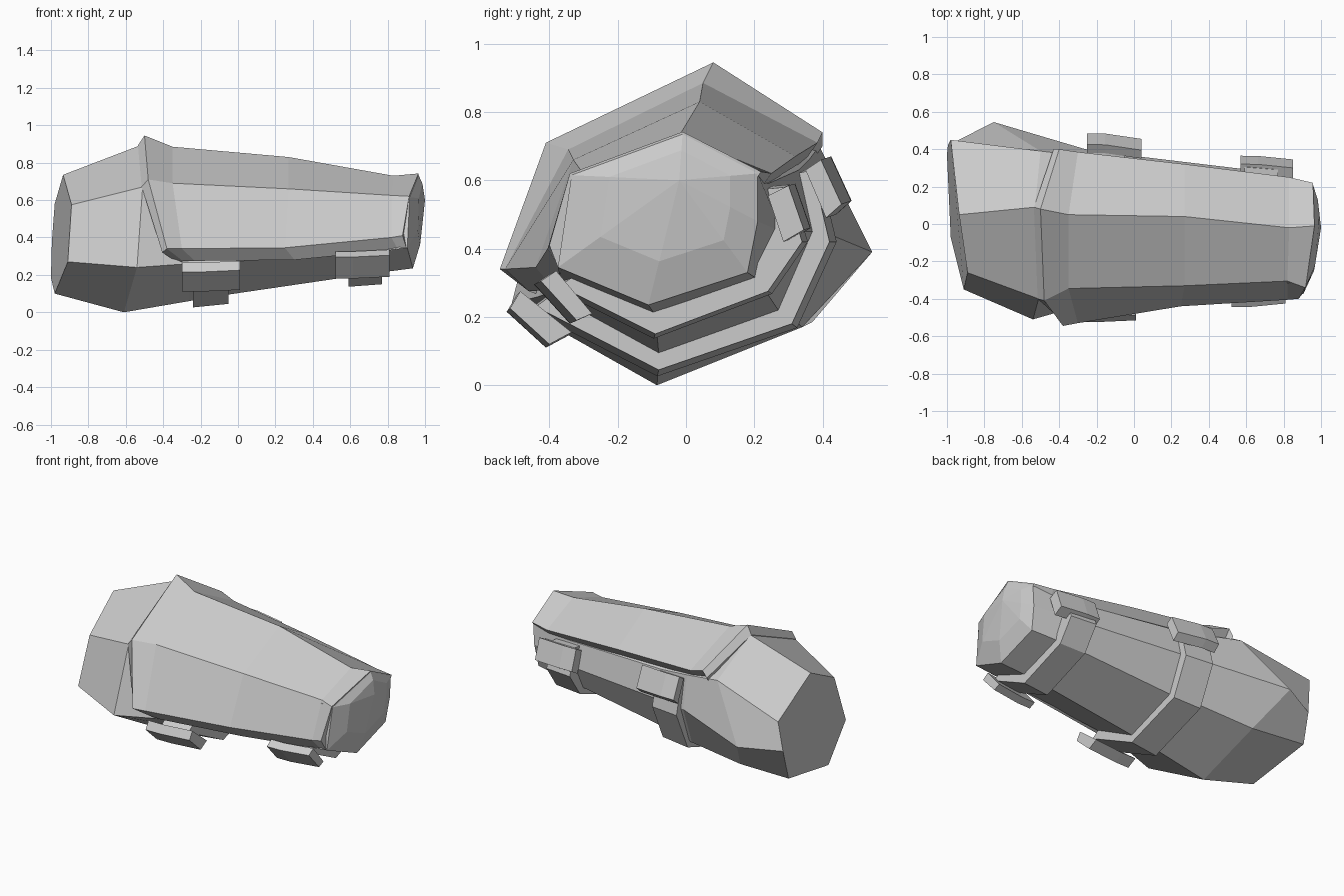
import bpy, bmesh
from mathutils import Vector

grey = bpy.data.materials.new("plain_grey")
grey.diffuse_color = (0.6, 0.6, 0.6, 1)


def loft(name, rings, tip=None):
    """Closed solid skinned over equal-length rings, flat shaded."""
    bm = bmesh.new()
    rows = [[bm.verts.new(p) for p in r] for r in rings]
    n = len(rows[0])
    for a, b in zip(rows, rows[1:]):
        for i in range(n):
            j = (i + 1) % n
            bm.faces.new((a[i], a[j], b[j], b[i]))
    bm.faces.new(rows[0])
    if tip:
        t = bm.verts.new(tip)
        for i in range(n):
            bm.faces.new((rows[-1][i], rows[-1][(i + 1) % n], t))
    else:
        bm.faces.new(rows[-1])
    bmesh.ops.recalc_face_normals(bm, faces=bm.faces)
    me = bpy.data.meshes.new(name)
    bm.to_mesh(me)
    bm.free()
    me.materials.append(grey)
    ob = bpy.data.objects.new(name, me)
    bpy.context.collection.objects.link(ob)
    return ob


# Inner sleeve: top, upper front, lower front, bottom, lower back, back, upper back
elbow = [(-.935, .05, .735), (-.89, -.26, .575), (-.91, -.35, .27), (-.98, -.07, .10),
         (-1, .37, .185), (-.995, .42, .38), (-.98, .45, .58)]
bulge = [(-.53, .09, .89), (-.51, -.40, .67), (-.54, -.51, .24), (-.61, -.085, 0),
         (-.63, .34, .17), (-.75, .545, .39), (-.50, .39, .70)]


def section(x, yz):
    return [(x, y, z) for y, z in yz]


waist = section(-.26, [(.05, .82), (-.33, .64), (-.43, .26), (-.08, .06), (.31, .20), (.40, .45), (.36, .66)])
middle = section(-.05, [(.05, .80), (-.32, .62), (-.40, .27), (-.08, .095), (.27, .22), (.37, .45), (.33, .63)])
narrow = section(.7, [(0, .70), (-.29, .60), (-.37, .32), (-.09, .205), (.21, .31), (.28, .45), (.24, .59)])
wrist = [(.965, -.01, .735), (.918, -.335, .615), (.905, -.375, .345), (.935, -.11, .235),
         (.94, .18, .33), (.95, .21, .48), (.957, .21, .62)]
tip = Vector((1, -.02, .60))
wrist_inner = []
for p in wrist:
    q = Vector(p).lerp(tip, .35)
    q.x = p[0] + (tip.x - p[0]) * .6
    wrist_inner.append(q)
loft("sleeve", [elbow, bulge, waist, middle, narrow, wrist, wrist_inner], tip)

# Outer guard plate: lower front edge, front ridge, top ridge, back edge
stations = [
    [(-.405, -.50, .32), (-.515, -.40, .672), (-.535, .09, .892), (-.43, .40, .70)],
    [(-.38, -.545, .34), (-.48, -.41, .71), (-.50, .08, .945), (-.40, .40, .74)],
    [(-.30, -.53, .34), (-.35, -.345, .69), (-.35, .05, .885), (-.30, .385, .71)],
    [(.25, -.44, .345), (.27, -.33, .66), (.27, .04, .83), (.27, .32, .67)],
    [(.82, -.405, .40), (.82, -.305, .625), (.83, -.02, .73), (.83, .25, .62)],
    [(.88, -.40, .41), (.915, -.34, .62), (.965, -.01, .742), (.957, .22, .625)]]
shell = []
for i, (c, b, a, g) in enumerate(stations):
    k = 1 - i / 5
    lower = (c[0] + .02 + .08 * k, c[1] + .025 + .075 * k, c[2] - .065)
    back = (g[0], g[1] - .035, g[2] - .05)
    shell.append([lower, c, b, a, g, back])
loft("guard_plate", shell)


# Straps wrapping underneath, with a slight flare towards the wide end
def strap(name, x0, x1, outline, flare):
    cy, cz = 0, .42
    wide = [(x0, cy + (y - cy) * flare, cz + (z - cz) * flare) for y, z in outline]
    loft(name, [wide, section(x1, outline)])


strap("wide_strap", -.24, -.05,
      [(-.44, .23), (-.08, .045), (.31, .18), (.42, .42), (.37, .63), (0, .55)], 1.05)
strap("narrow_strap", .59, .77,
      [(-.37, .29), (-.09, .15), (.24, .275), (.34, .42), (.29, .58), (0, .55)], 1.05)


# Buckle blocks at both ends of each strap
def buckle(name, x0, x1, quad, dy, dz):
    rings = []
    for t, s in ((0, 1), (.33, .95), (1, 0)):
        rings.append([(x0 + (x1 - x0) * t, y + dy * s, z + dz * s) for y, z in quad])
    loft(name, rings)


buckle("front_wide_buckle", -.30, .01,
       [(-.485, .275), (-.515, .225), (-.40, .12), (-.335, .155)], -.01, -.01)
buckle("front_narrow_buckle", .52, .81,
       [(-.38, .335), (-.425, .305), (-.32, .19), (-.275, .21)], -.02, -.01)
buckle("back_wide_buckle", -.25, .04,
       [(.35, .63), (.395, .66), (.455, .53), (.41, .49)], .03, .01)
buckle("back_narrow_buckle", .57, .85,
       [(.24, .555), (.30, .585), (.345, .455), (.285, .42)], .02, .005)
